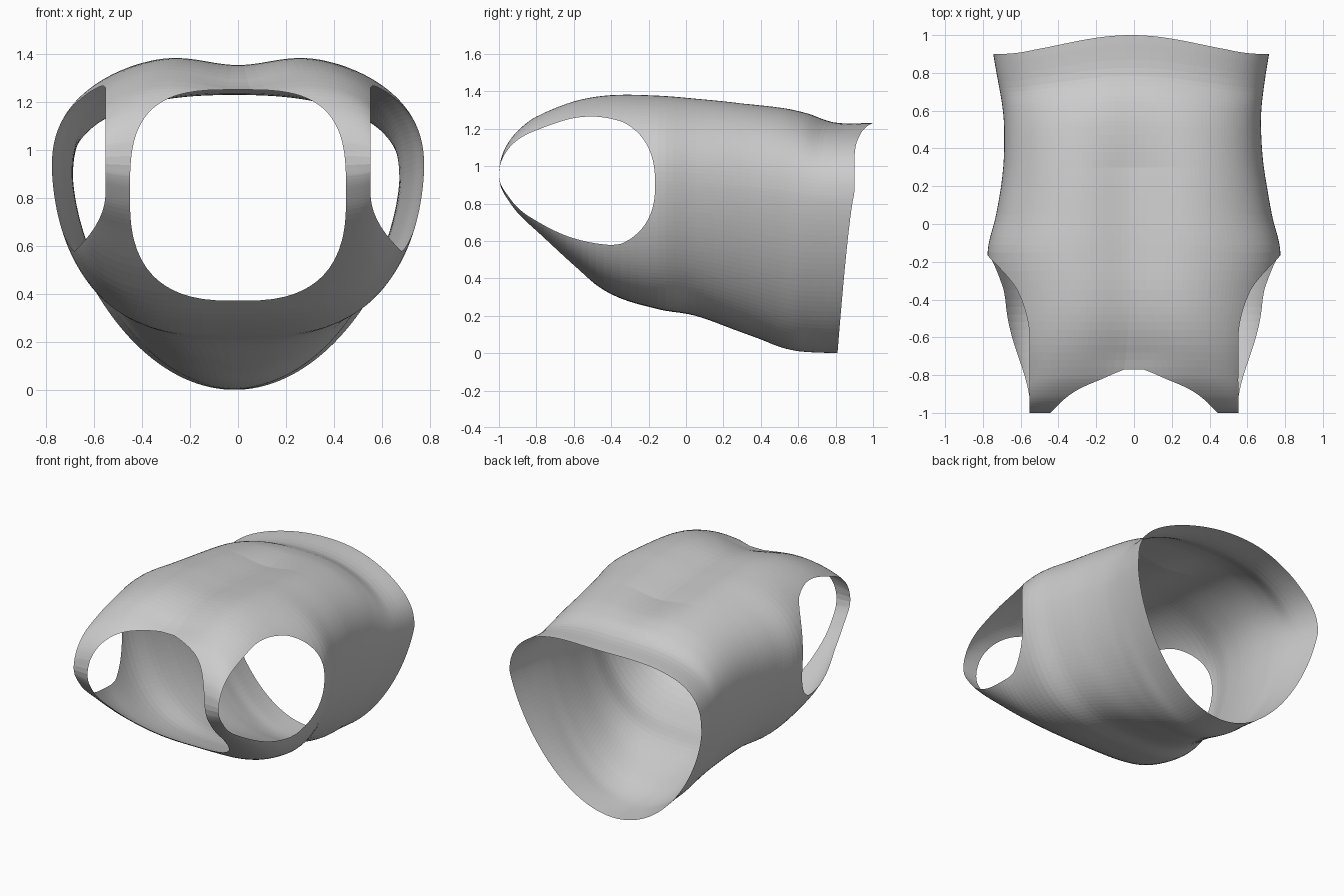
import bpy, bmesh
from math import sin, cos, pi, exp

if "Cube" in bpy.data.objects:
    bpy.data.objects.remove(bpy.data.objects["Cube"])

# Stations along the body: y, half width, widest height, top, bottom,
# upper squareness, lower squareness across and down
STATIONS = [
    (-1.00, .575, .955, .975, .935, 5.0, 5.0, 5.0),
    (-0.99, .58, .955, 1.04, .885, 5.0, 5.0, 5.0),
    (-0.96, .59, .95, 1.115, .825, 5.0, 5.0, 5.0),
    (-0.90, .61, .95, 1.195, .74, 4.2, 5.0, 5.0),
    (-0.80, .635, .94, 1.28, .64, 3.3, 4.4, 4.4),
    (-0.60, .695, .93, 1.375, .46, 2.6, 3.7, 3.6),
    (-0.40, .745, .92, 1.415, .315, 2.3, 3.5, 2.3),
    (-0.15, .775, .93, 1.41, .235, 2.3, 3.4, 1.8),
    (0.05, .73, .92, 1.395, .20, 2.35, 2.9, 1.7),
    (0.30, .69, .90, 1.37, .11, 2.4, 2.4, 1.6),
    (0.50, .68, .88, 1.335, .04, 2.4, 2.15, 1.55),
    (0.61, .685, .86, 1.295, .015, 2.4, 2.1, 1.52),
    (0.72, .70, .85, 1.235, .005, 2.4, 2.0, 1.5),
    (0.90, .73, .85, 1.23, .0, 2.4, 2.0, 1.5),
]
RING, STEPS = 160, 5


def spline(i, t):
    """Smooth interpolation between neighbouring stations."""
    n = len(STATIONS) - 1
    a, b, c, d = (STATIONS[min(max(j, 0), n)] for j in (i - 1, i, i + 1, i + 2))
    out = []
    for k in range(8):
        h = c[0] - b[0]
        mb = (c[k] - a[k]) / (c[0] - a[0]) * h
        mc = (d[k] - b[k]) / (d[0] - b[0]) * h
        out.append((2*t**3 - 3*t*t + 1) * b[k] + (t**3 - 2*t*t + t) * mb
                   + (3*t*t - 2*t**3) * c[k] + (t**3 - t*t) * mc)
    return out


def clamp(v):
    return min(max(v, 0), 1)


def ring(s):
    """Rounded cross-section, with a shallow spine dip and a curved hem."""
    y, w, mid, top, bot, nu, px, pz = s
    pts = []
    for j in range(RING):
        a = 2 * pi * (j + .5) / RING
        c, q = cos(a), sin(a)
        nx, nz = (nu, nu) if c > 0 else (px, pz)
        x = w * abs(q) ** (2 / nx) * (1 if q > 0 else -1)
        h = abs(c) ** (2 / nz)
        z = mid + (top - mid) * h if c > 0 else mid - (mid - bot) * h
        if c > 0:
            z -= .065 * exp(-(x / .22) ** 2) * clamp((.7 - y) / .4) * clamp((y + 1) / .3)
        hem = -.09 * clamp(1 - z / .85) ** .75 + .1 * cos(x / .75 * pi / 2) ** 2 * clamp((z - 1.0) / .15)
        pts.append((x - .015 * clamp((y - .2) / .6), y + hem * clamp((y - .4) / .5), z))
    return pts


# Closed-front garment shell
bm = bmesh.new()
stations = [spline(i, k / STEPS) for i in range(len(STATIONS) - 1) for k in range(STEPS)]
stations.append(STATIONS[-1])
rows = [[bm.verts.new(p) for p in ring(s)] for s in stations]
for r0, r1 in zip(rows, rows[1:]):
    for j in range(RING):
        k = (j + 1) % RING
        bm.faces.new((r0[j], r0[k], r1[k], r1[j]))

# Front edge strip joining the upper and lower halves of the straps
front, half = rows[0], RING // 2
for j in range(-RING // 4, RING // 4 - 1):
    bm.faces.new((front[j], front[half - 1 - j], front[half - 2 - j], front[j + 1]))


# Opening outlines: negative inside the hole
def neck(p):
    n = 3.2 if p.z > .81 else 2.7
    return max((abs(p.x) / .45) ** n + (abs(p.z - .81) / .44) ** n - 1, (p.y + .4) * 5)


def armhole(p):
    dy, dz = p.y + .54, p.z - .903
    # strap's outer edge, curving out over the shoulder blade and the chest
    edge = .552 + (.9 * max(0, p.y + .62) ** 2 if dz > 0 else 2.2 * max(0, .82 - p.z) ** 2)
    strap = (edge - abs(p.x)) * 4
    if dy < 0:
        return max(strap, (.553 - p.z) * 4)
    # rounded rear edge
    oval = (dy / .375) ** 2.4 + (abs(dz) / (.37 if dz > 0 else .35)) ** 2.4 - 1
    return max(oval, strap)


def cut(f):
    """Split edges on the outline, connect the new points, drop the inside."""
    val = {v: f(v.co) for v in bm.verts}
    new = []
    for e in list(bm.edges):
        a, b = e.verts
        if val[a] * val[b] < 0:
            lo, hi = 0.0, 1.0
            for _ in range(18):
                m = (lo + hi) / 2
                if f(a.co.lerp(b.co, m)) * val[a] > 0:
                    lo = m
                else:
                    hi = m
            new.append(bmesh.utils.edge_split(e, a, lo)[1])
    bmesh.ops.connect_verts(bm, verts=new)
    bmesh.ops.delete(bm, geom=[v for v, d in val.items() if d < 0], context='VERTS')


cut(neck)
cut(armhole)

# Tidy up and make the object
bmesh.ops.remove_doubles(bm, verts=bm.verts, dist=.0005)
bmesh.ops.recalc_face_normals(bm, faces=bm.faces)
mesh = bpy.data.meshes.new("sleeveless_vest")
bm.to_mesh(mesh)
bm.free()
vest = bpy.data.objects.new("sleeveless_vest", mesh)
bpy.context.collection.objects.link(vest)
